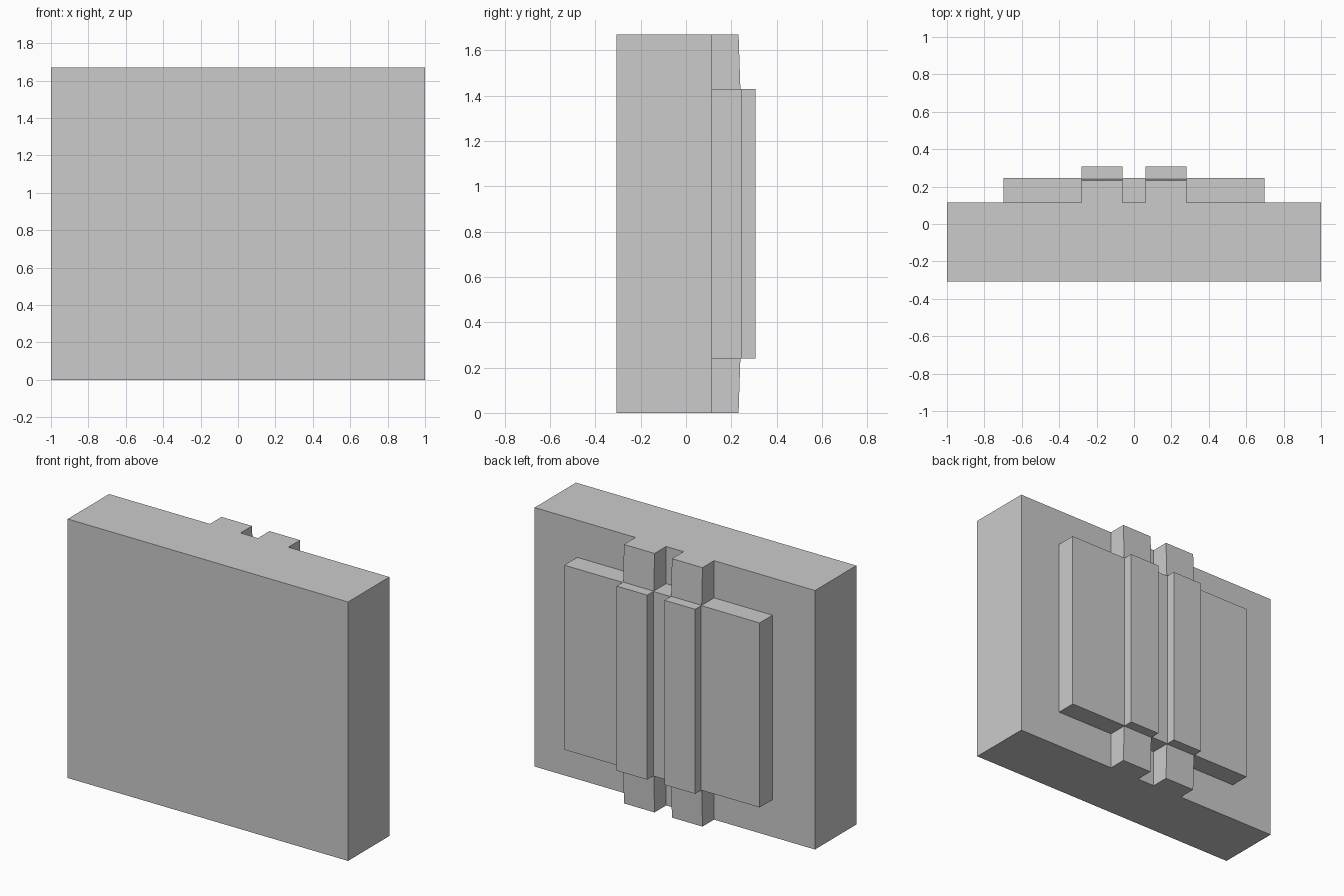
import bpy, bmesh

if "Cube" in bpy.data.objects:
    bpy.data.objects.remove(bpy.data.objects["Cube"])

H = 1.67            # overall height
Z0, Z1 = 0.24, 1.43  # raised panel, bottom and top
BACK = 0.114        # back face of the slab


def prism(name, profile, x0, x1):
    """Extrude a (y, z) profile from x0 to x1."""
    bm = bmesh.new()
    face = bm.faces.new([bm.verts.new((x0, y, z)) for y, z in profile])
    ext = bmesh.ops.extrude_face_region(bm, geom=[face])
    moved = [v for v in ext["geom"] if isinstance(v, bmesh.types.BMVert)]
    bmesh.ops.translate(bm, verts=moved, vec=(x1 - x0, 0, 0))
    bmesh.ops.recalc_face_normals(bm, faces=bm.faces)
    mesh = bpy.data.meshes.new(name)
    bm.to_mesh(mesh)
    bm.free()
    obj = bpy.data.objects.new(name, mesh)
    bpy.context.collection.objects.link(obj)
    return obj


def block(name, x0, x1, y0, y1, z0, z1):
    return prism(name, [(y0, z0), (y1, z0), (y1, z1), (y0, z1)], x0, x1)


# Main slab and the raised panel on its back
block("slab", -1, 1, -0.307, BACK, 0, H)
block("back_panel", -0.697, 0.697, BACK, 0.245, Z0, Z1)

# Two vertical ribs, each with tapered ends above and below the panel
for side, x0, x1 in (("left", -0.28, -0.062), ("right", 0.062, 0.28)):
    block(side + "_rib", x0, x1, 0.245, 0.307, Z0, Z1)
    prism(side + "_rib_lower_end",
          [(BACK, 0), (0.232, 0), (0.24, Z0), (BACK, Z0)], x0, x1)
    prism(side + "_rib_upper_end",
          [(BACK, Z1), (0.24, Z1), (0.232, H), (BACK, H)], x0, x1)
